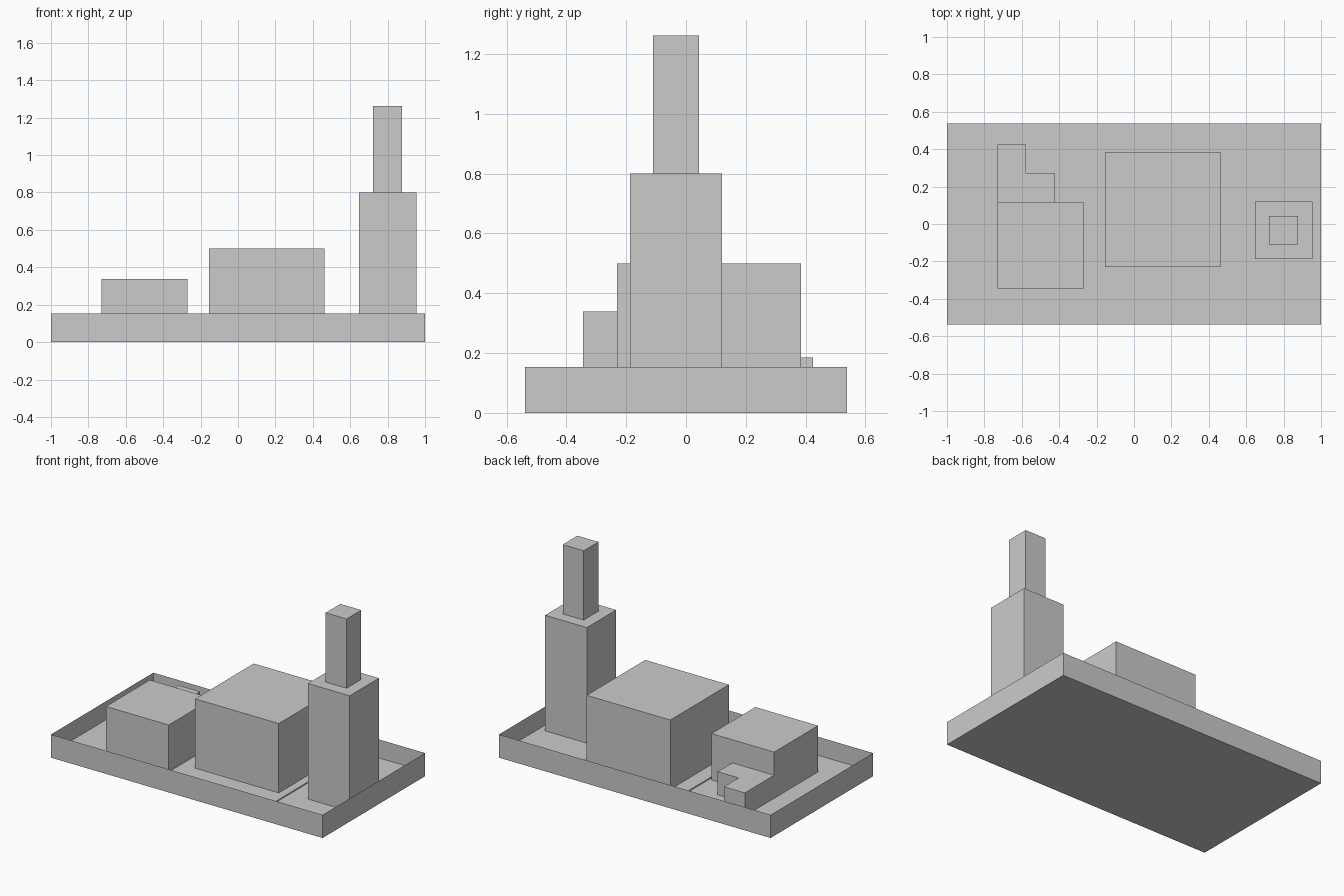
import bpy
import bmesh

if "Cube" in bpy.data.objects:
    bpy.data.objects.remove(bpy.data.objects["Cube"])

U = 2 / 13  # layout module: the tray is 13 x 7 modules


def box(name, x, y, z, size):
    """Box from its minimum corner and its size, in modules."""
    bm = bmesh.new()
    bmesh.ops.create_cube(bm, size=1)
    for v in bm.verts:
        v.co = [(lo + (c + 0.5) * s) * U for lo, c, s in zip((x, y, z), v.co, size)]
    mesh = bpy.data.meshes.new(name)
    bm.to_mesh(mesh)
    bm.free()
    obj = bpy.data.objects.new(name, mesh)
    bpy.context.collection.objects.link(obj)
    return obj


FLOOR = 0.2
PAD = 0.05

# Ground slab
box("ground_slab", -6.5, -3.5, 0, (13, 7, FLOOR))

# Thin perimeter wall: an open sheet standing around the slab
wall = box("perimeter_wall", -6.5, -3.5, 0, (13, 7, 1))
bm = bmesh.new()
bm.from_mesh(wall.data)
bm.normal_update()
caps = [f for f in bm.faces if abs(f.normal.z) > 0.5]
bmesh.ops.delete(bm, geom=caps, context='FACES')
bm.to_mesh(wall.data)
bm.free()

# Main hall on its low pad
box("hall_pad", -1.65, -2.5, FLOOR, (5, 5, PAD))
box("main_hall", -1, -1.5, FLOOR + PAD, (4, 4, 3))

# Side house with two small annexes behind it
box("side_house", -4.75, -2.24, FLOOR, (3, 3, 2))
box("long_annex", -4.75, 0.76, FLOOR, (1, 2, 1))
box("short_annex", -3.75, 0.76, FLOOR, (1, 1, 1))

# Tower with a narrower upper stage
box("tower_base", 4.2, -1.22, FLOOR, (2, 2, 5))
box("tower_top", 4.7, -0.72, FLOOR + 5, (1, 1, 3))
